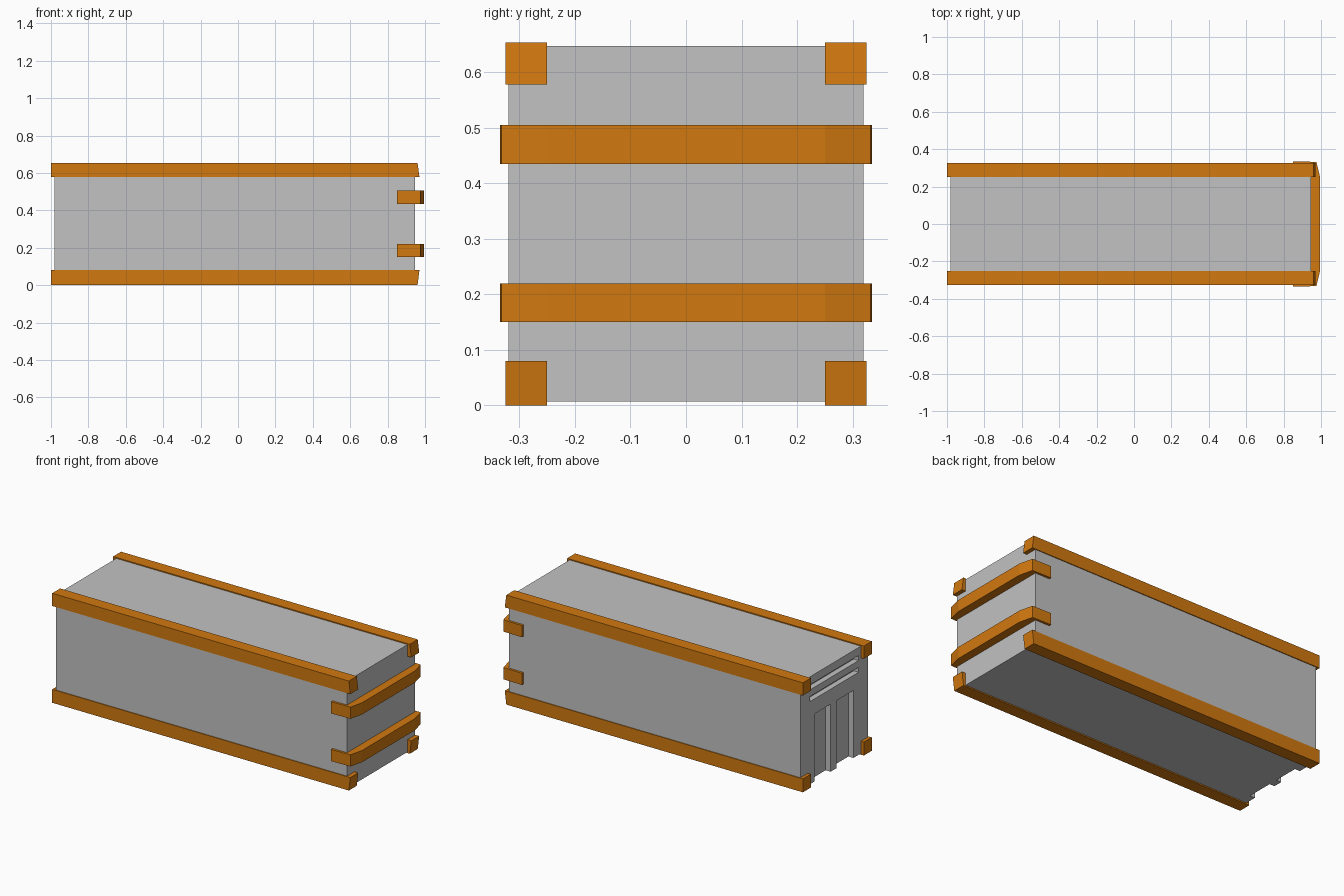
import bpy
import bmesh

cube = bpy.data.objects.get("Cube")
if cube:
    bpy.data.objects.remove(cube, do_unlink=True)


def make_material(name, colour):
    mat = bpy.data.materials.new(name)
    mat.use_nodes = True
    mat.diffuse_color = colour
    mat.node_tree.nodes["Principled BSDF"].inputs["Base Color"].default_value = colour
    return mat


GREY = make_material("light_grey", (0.54, 0.54, 0.54, 1))
ORANGE = make_material("orange", (0.64, 0.19, 0.005, 1))


def prism(name, outline, low, high, mat):
    """Extrude an xy outline from z = low to z = high."""
    bm = bmesh.new()
    base = bm.faces.new([bm.verts.new((x, y, low)) for x, y in outline])
    extruded = bmesh.ops.extrude_face_region(bm, geom=[base])["geom"]
    for v in extruded:
        if isinstance(v, bmesh.types.BMVert):
            v.co.z = high
    bmesh.ops.recalc_face_normals(bm, faces=bm.faces)
    mesh = bpy.data.meshes.new(name)
    bm.to_mesh(mesh)
    bm.free()
    mesh.materials.append(mat)
    obj = bpy.data.objects.new(name, mesh)
    bpy.context.collection.objects.link(obj)
    return obj


def box(name, x, y, z, mat):
    outline = [(x[0], y[0]), (x[1], y[0]), (x[1], y[1]), (x[0], y[1])]
    return prism(name, outline, z[0], z[1], mat)


# Container body
body = box("body", (-0.98, 0.945), (-0.32, 0.32), (0.007, 0.648), GREY)

# Recessed door panels and slots in the left-hand end
END, DEPTH = -1.05, -0.947
cutters = [box("door_cutter", (END, DEPTH), span, (-0.1, 0.41), GREY)
           for span in ((0.035, 0.187), (-0.18, -0.02))]
cutters += [box("slot_cutter", (END, DEPTH), (-0.23, 0.23), (z, z + 0.03), GREY)
            for z in (0.50, 0.57)]
for cutter in cutters:
    cutter.hide_render = True
    cut = body.modifiers.new("cut", "BOOLEAN")
    cut.operation = "DIFFERENCE"
    cut.solver = "EXACT"
    cut.object = cutter

# Bake the cuts, then drop the cutters
bpy.context.view_layer.update()
graph = bpy.context.evaluated_depsgraph_get()
baked = bpy.data.meshes.new_from_object(body.evaluated_get(graph))
body.modifiers.clear()
body.data = baked
for cutter in cutters:
    bpy.data.objects.remove(cutter, do_unlink=True)

# Long edge rails, their ends slightly slanted
for level, z in (("bottom", (0.0, 0.08)), ("top", (0.578, 0.654))):
    for side, s in (("front", -1), ("back", 1)):
        rail = box(f"{level}_{side}_rail", (-1.0, 0.97),
                   sorted((s * 0.25, s * 0.325)), z, ORANGE)
        outer = z[0] if level == "bottom" else z[1]
        for v in rail.data.vertices:
            if v.co.x > 0 and abs(v.co.z - outer) < 0.01:
                v.co.x -= 0.01

# Straps wrapped round the right-hand end
half = [(0.85, 0.315), (0.85, 0.335), (0.975, 0.332), (0.995, 0.25)]
inner = [(0.94, 0.315)]
strap = half + [(x, -y) for x, y in reversed(half)]
strap += [(x, -y) for x, y in inner] + inner
for level, z in (("lower", 0.15), ("upper", 0.435)):
    prism(f"{level}_strap", strap, z, z + 0.07, ORANGE)
